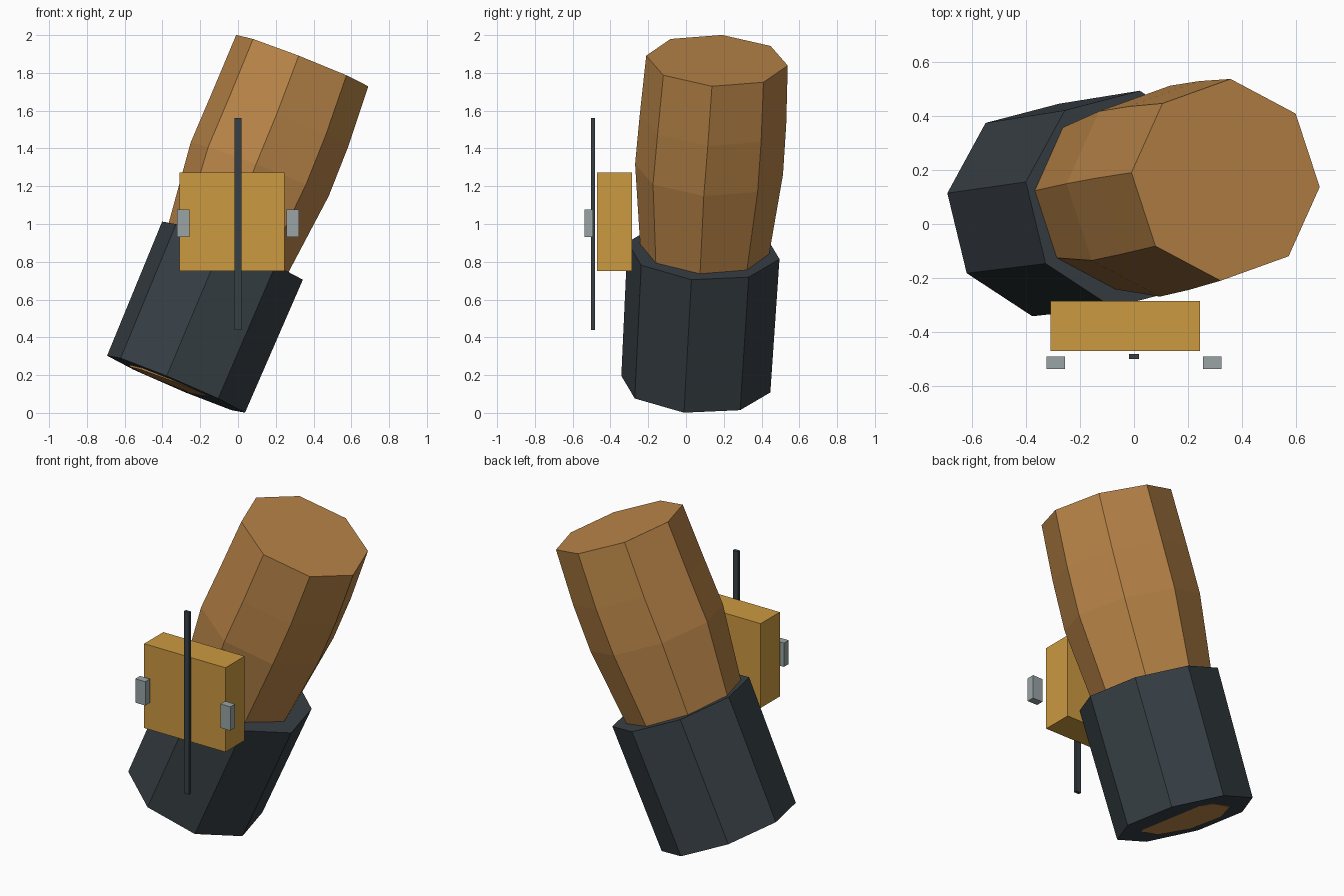
import bpy, bmesh, math
from mathutils import Vector

if "Cube" in bpy.data.objects:
    bpy.data.objects.remove(bpy.data.objects["Cube"])


def material(name, rgb):
    m = bpy.data.materials.new(name)
    m.diffuse_color = (*rgb, 1)
    m.use_nodes = True
    m.node_tree.nodes["Principled BSDF"].inputs["Base Color"].default_value = m.diffuse_color
    return m


BROWN = material("warm_brown", (0.49, 0.235, 0.065))
DARK = material("dark_slate", (0.039, 0.051, 0.060))
GOLD = material("ochre", (0.604, 0.319, 0.051))
GREY = material("steel_grey", (0.32, 0.37, 0.38))


def finish(name, bm, mat):
    bmesh.ops.recalc_face_normals(bm, faces=bm.faces)
    mesh = bpy.data.meshes.new(name)
    bm.to_mesh(mesh)
    bm.free()
    mesh.materials.append(mat)
    ob = bpy.data.objects.new(name, mesh)
    bpy.context.collection.objects.link(ob)
    return ob


def lathe(name, rings, axis, side, mat, n=8):
    """Capped n-sided tube: rings are (centre, radius), side aims the first corner."""
    axis = Vector(axis).normalized()
    u = Vector(side)
    u = (u - axis * u.dot(axis)).normalized()
    v = axis.cross(u)
    bm = bmesh.new()
    loops = []
    for centre, r in rings:
        loops.append([bm.verts.new(Vector(centre) + r * (
            u * math.cos(k * math.tau / n) + v * math.sin(k * math.tau / n)))
            for k in range(n)])
    for a, b in zip(loops, loops[1:]):
        for k in range(n):
            j = (k + 1) % n
            bm.faces.new((a[k], a[j], b[j], b[k]))
    bm.faces.new(loops[0])
    bm.faces.new(loops[-1])
    return finish(name, bm, mat)


def box(name, lo, hi, mat):
    bm = bmesh.new()
    bmesh.ops.create_cube(bm, size=1)
    for vert in bm.verts:
        vert.co = [l if c < 0 else h for c, l, h in zip(vert.co, lo, hi)]
    return finish(name, bm, mat)


# Tilted dark sleeve at the bottom
lathe("sleeve", [((-0.328, 0.052, 0.152), 0.400), ((-0.029, 0.0925, 0.859), 0.408)],
      (0.389, 0.053, 0.92), (0.365, -0.0625, -0.15), DARK)

# Bulging brown body rising out of the sleeve
lathe("body", [((-0.333, 0.052, 0.150), 0.258),
               ((-0.045, 0.100, 0.885), 0.345),
               ((0.115, 0.122, 1.290), 0.393),
               ((0.223, 0.143, 1.553), 0.389),
               ((0.340, 0.164, 1.865), 0.376)],
      (0.365, 0.047, 0.93), (0.355, -0.027, -0.137), BROWN)

# Ochre block in front
box("front_block", (-0.31, -0.472, 0.752), (0.245, -0.285, 1.272), GOLD)

# Thin upright rod
box("rod", (-0.018, -0.502, 0.44), (0.018, -0.482, 1.562), DARK)

# Pair of small side tabs
for label, s in (("left", -1), ("right", 1)):
    xs = sorted((s * 0.256, s * 0.324))
    box(label + "_tab", (xs[0], -0.538, 0.93), (xs[1], -0.492, 1.077), GREY)
